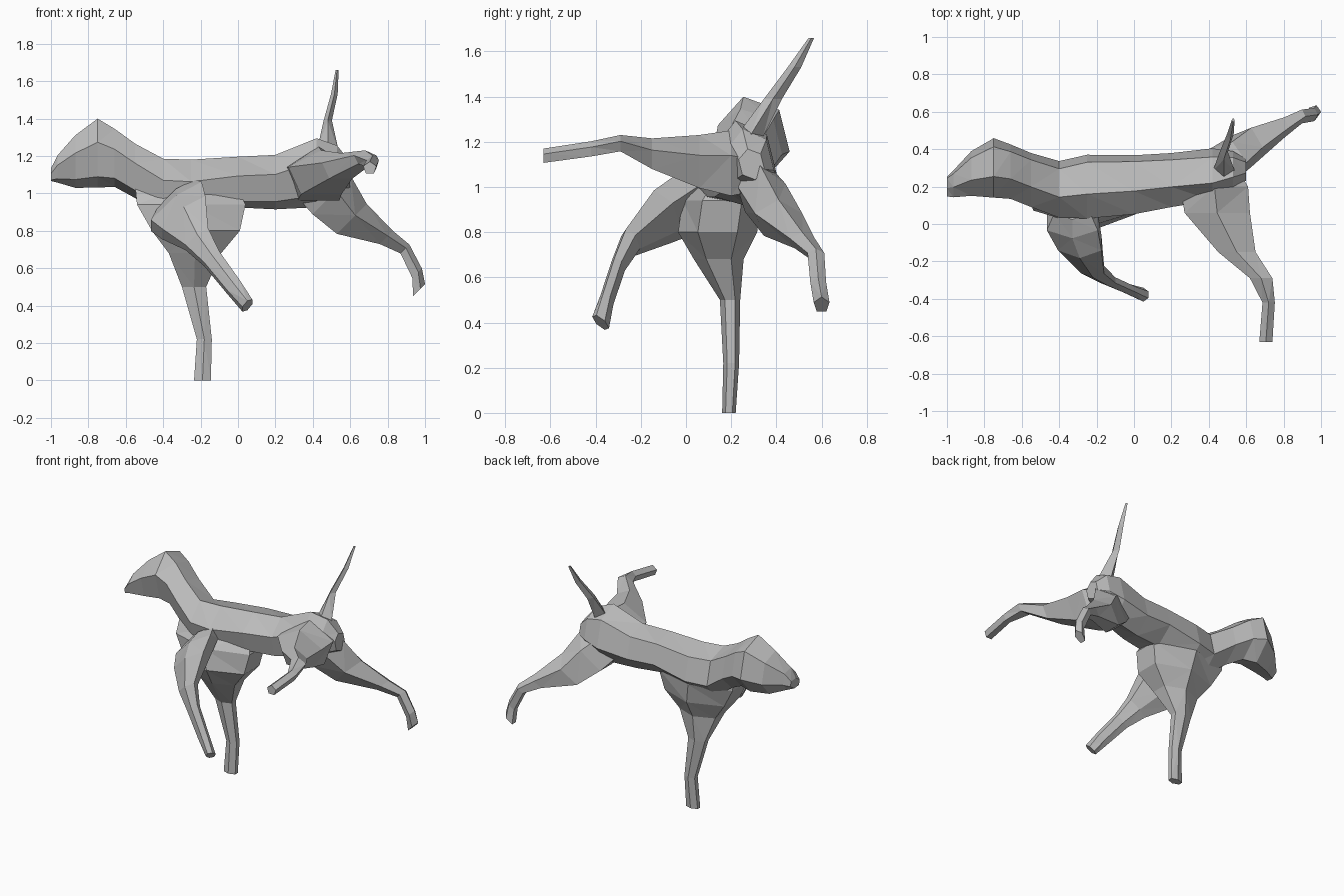
import bpy
import bmesh
from math import cos, sin, pi
from mathutils import Vector

default_cube = bpy.data.objects.get("Cube")
if default_cube:
    bpy.data.objects.remove(default_cube, do_unlink=True)

X, Y, Z = Vector((1, 0, 0)), Vector((0, 1, 0)), Vector((0, 0, 1))


def make_material(name, grey):
    colour = (grey, grey, grey, 1)
    material = bpy.data.materials.new(name)
    material.use_nodes = True
    material.diffuse_color = colour
    shader = material.node_tree.nodes["Principled BSDF"]
    shader.inputs["Base Color"].default_value = colour
    return material


def ring_points(section, across, upward, sides):
    """Polygon with a vertex on the upward axis, scaled to its half extents."""
    x, y, z, half_across, half_upward = section
    angles = [2 * pi * step / sides for step in range(sides)]
    widest = max(sin(angle) for angle in angles)
    centre = Vector((x, y, z))
    return [centre
            + across * (half_across * sin(angle) / widest)
            + upward * (half_upward * cos(angle)) for angle in angles]


def loft(name, across, upward, sections, sides=6):
    """Join a row of polygon sections into one closed, faceted skin."""
    bm = bmesh.new()
    rings = [[bm.verts.new(point) for point in
              ring_points(section, across.normalized(), upward.normalized(), sides)]
             for section in sections]
    for ring, following in zip(rings, rings[1:]):
        for i in range(sides):
            j = (i + 1) % sides
            bm.faces.new((ring[i], ring[j], following[j], following[i]))
    bm.faces.new(rings[0])
    bm.faces.new(rings[-1])
    bmesh.ops.triangulate(bm, faces=bm.faces[:])
    bmesh.ops.recalc_face_normals(bm, faces=bm.faces[:])
    mesh = bpy.data.meshes.new(name)
    bm.to_mesh(mesh)
    bm.free()
    mesh.materials.append(coat)
    part = bpy.data.objects.new(name, mesh)
    bpy.context.collection.objects.link(part)
    return part


coat = make_material("grey_coat", .5)

# Each section: centre x, y, z, then half extent across and half extent upward

# Head, neck and torso in one skin, tilted toward the lifted limbs
loft("head_and_torso", Y + Z * .25, Z - Y * .25, [
    (-1, .2, 1.1, .05, .035),
    (-.965, .215, 1.13, .065, .075),
    (-.87, .27, 1.17, .105, .145),
    (-.75, .3, 1.215, .14, .19),
    (-.66, .28, 1.19, .13, .16),
    (-.55, .235, 1.12, .13, .15),
    (-.4, .185, 1.02, .135, .17),
    (-.25, .2, 1.02, .155, .165),
    (0, .21, 1.06, .145, .14),
    (.2, .235, 1.06, .13, .15),
    (.42, .265, 1.11, .12, .19),
    (.53, .285, 1.12, .09, .14),
    (.6, .29, 1.1, .05, .07),
])

# Standing front leg, widening into the chest
loft("chest_and_standing_front_leg", X, Y, [
    (-.28, .19, 1.04, .27, .11),
    (-.25, .16, .94, .29, .175),
    (-.225, .14, .8, .235, .175),
    (-.23, .145, .68, .14, .11),
    (-.235, .195, .5, .065, .045),
    (-.18, .2, .22, .04, .035),
    (-.19, .19, 0, .045, .03),
])

# Lifted front leg
loft("lifted_front_leg", X * .8 + Z * .6, Z * .55 - Y * .8, [
    (-.33, .09, .98, .12, .08),
    (-.33, .01, .93, .17, .105),
    (-.29, -.1, .87, .145, .1),
    (-.22, -.245, .755, .075, .05),
    (-.14, -.3, .65, .05, .036),
    (-.025, -.35, .5, .043, .035),
    (.05, -.378, .4, .033, .045),
])

# Hind leg stretched backward
loft("stretched_hind_leg", Y, X + Z, [
    (.4, .28, 1.07, .08, .15),
    (.49, .33, .98, .11, .16),
    (.6, .41, .855, .105, .125),
    (.79, .515, .76, .055, .055),
    (.89, .575, .7, .037, .037),
    (.955, .585, .57, .035, .04),
    (.965, .6, .478, .035, .05),
], sides=5)

# Hind leg raised to the side
loft("raised_hind_leg", X, Z, [
    (.42, .31, 1.08, .12, .12),
    (.43, .2, 1.09, .18, .16),
    (.445, .06, 1.1, .175, .13),
    (.55, -.15, 1.14, .1, .075),
    (.68, -.29, 1.19, .06, .04),
    (.72, -.42, 1.165, .033, .037),
    (.705, -.63, 1.135, .035, .035),
], sides=5)

# Raised tail
loft("tail", X, Y, [
    (.48, .28, 1.22, .06, .06),
    (.48, .385, 1.39, .022, .04),
    (.515, .48, 1.53, .018, .03),
    (.53, .555, 1.66, .008, .012),
], sides=4)
